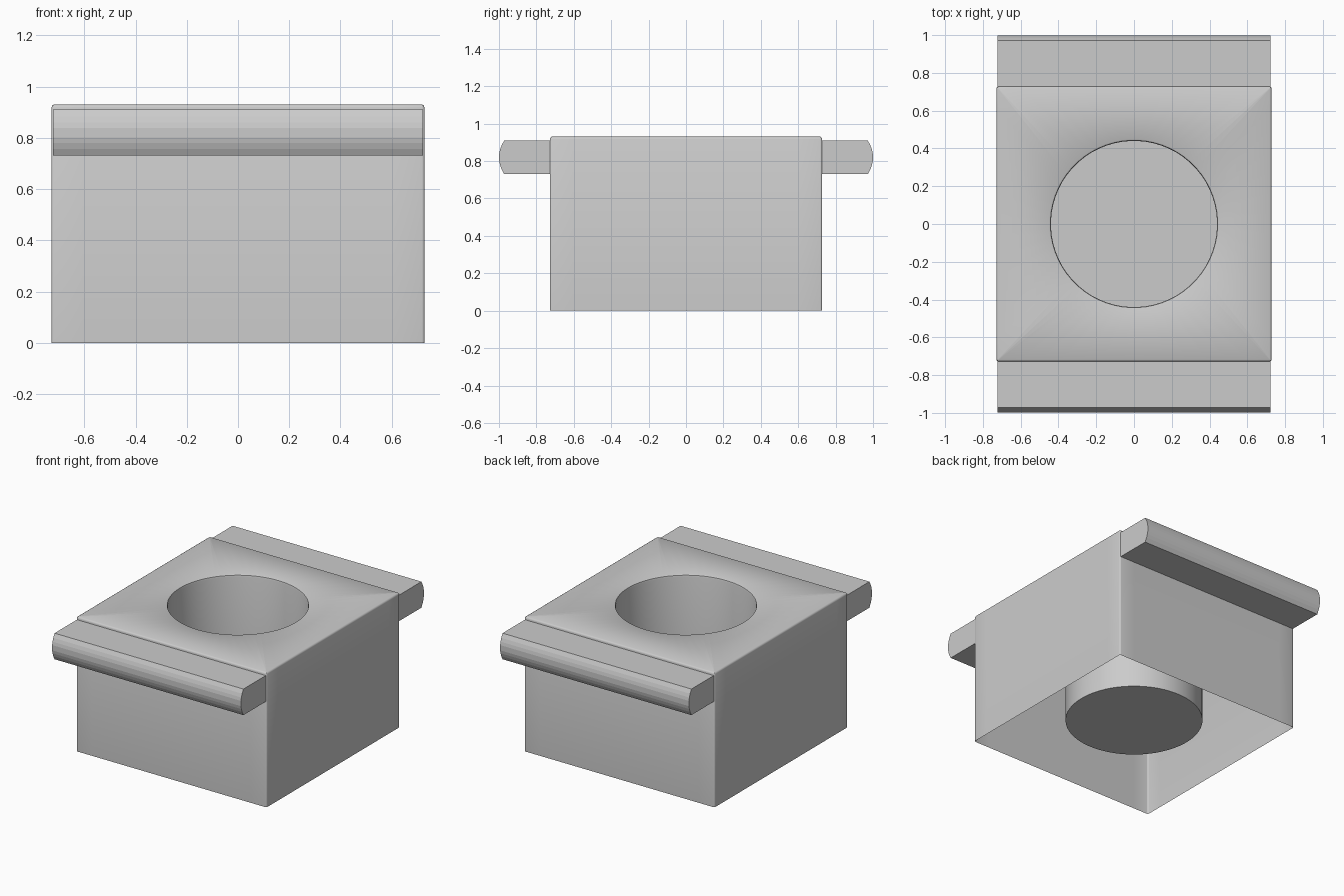
import bpy, bmesh
from math import cos, sin, radians, pi

if "Cube" in bpy.data.objects:
    bpy.data.objects.remove(bpy.data.objects["Cube"])


def make_object(name, bm):
    bmesh.ops.remove_doubles(bm, verts=bm.verts, dist=1e-5)
    mesh = bpy.data.meshes.new(name)
    bm.to_mesh(mesh)
    bm.free()
    obj = bpy.data.objects.new(name, mesh)
    bpy.context.collection.objects.link(obj)
    return obj


def square_loop(half, radius, z):
    # rounded square, 16 points per quarter: 4 on the corner, 12 on the side
    pts = []
    c = half - radius
    for q in range(4):
        a0 = q * pi / 2
        cx, cy = [(c, c), (-c, c), (-c, -c), (c, -c)][q]
        for k in range(4):
            a = a0 + radians(30 * k)
            pts.append((cx + radius * cos(a), cy + radius * sin(a), z))
        nx, ny = [(-c, c), (-c, -c), (c, -c), (c, c)][q]
        a = a0 + pi / 2
        for k in range(1, 13):
            t = k / 13
            pts.append((cx + (nx - cx) * t + radius * cos(a),
                        cy + (ny - cy) * t + radius * sin(a), z))
    return pts


def circle_loop(radius, z):
    angles = [pi / 4 + (i - 1.5) * pi / 32 for i in range(64)]
    return [(radius * cos(a), radius * sin(a), z) for a in angles]


# Open-bottomed box whose top turns down into a round well
bm = bmesh.new()
loops = [square_loop(0.728, 0.010, 0.0), square_loop(0.728, 0.010, 0.918),
         square_loop(0.725, 0.008, 0.926), square_loop(0.718, 0.004, 0.93),
         circle_loop(0.45, 0.93), circle_loop(0.443, 0.926),
         circle_loop(0.44, 0.915), circle_loop(0.44, 0.105)]
rings = [[bm.verts.new(p) for p in loop] for loop in loops]
for lower, upper in zip(rings, rings[1:]):
    for i in range(64):
        j = (i + 1) % 64
        bm.faces.new((lower[i], lower[j], upper[j], upper[i]))
bm.faces.new(rings[-1])
box = make_object("box_with_well", bm)
bpy.context.view_layer.objects.active = box
box.select_set(True)
bpy.ops.object.shade_smooth_by_angle(angle=radians(40))


# Front and back ledges with a shallow faceted nose
def ledge(name, side):
    heights = [0.73, 0.757, 0.78, 0.802, 0.838, 0.86, 0.883, 0.91]
    nose = [(1.0 - 0.028 * (abs(z - 0.82) / 0.09) ** 2, z) for z in heights]
    profile = [(0.727, 0.73)] + nose + [(0.727, 0.91)]
    bm = bmesh.new()
    face = bm.faces.new([bm.verts.new((-0.722, side * y, z)) for y, z in profile])
    ext = bmesh.ops.extrude_face_region(bm, geom=[face], use_keep_orig=True)
    moved = [v for v in ext["geom"] if isinstance(v, bmesh.types.BMVert)]
    bmesh.ops.translate(bm, verts=moved, vec=(1.444, 0, 0))
    bmesh.ops.recalc_face_normals(bm, faces=bm.faces)
    make_object(name, bm)


ledge("front_ledge", -1)
ledge("back_ledge", 1)
